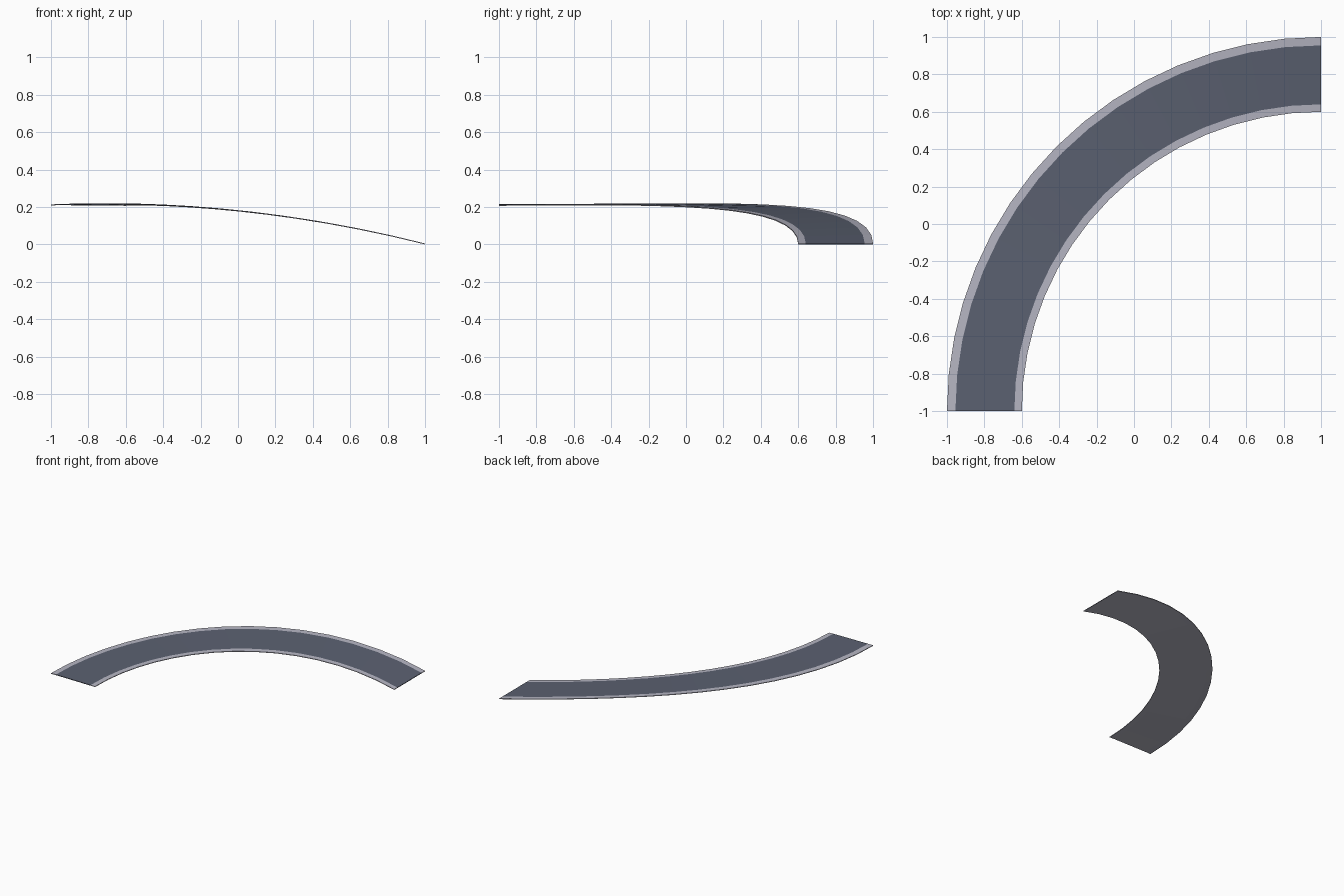
import bpy, bmesh, math

if "Cube" in bpy.data.objects:
    bpy.data.objects.remove(bpy.data.objects["Cube"])

SEG = 16          # straight pieces along the quarter turn
THICK = 0.005     # slab thickness


def material(name, rgb):
    m = bpy.data.materials.new(name)
    m.diffuse_color = (*rgb, 1)
    m.use_nodes = True
    m.node_tree.nodes["Principled BSDF"].inputs["Base Color"].default_value = m.diffuse_color
    return m


shoulder = material("light grey shoulder", (0.47, 0.47, 0.55))
asphalt = material("dark blue grey asphalt", (0.105, 0.12, 0.165))


def height(x, r, s):
    # falling, slightly domed ramp; inner side levels out at the high end
    inner = (2.0 - r) / 0.4
    return 0.178 - 0.1044 * x - 0.0736 * x * x - 0.008 * inner * s ** 4


# Road: cross-section of shoulder, asphalt, shoulder swept round a quarter turn
radii = [2.0, 1.955, 1.64, 1.6]
bm = bmesh.new()
rings = []
for i in range(SEG + 1):
    s = i / SEG
    t = s * math.pi / 2
    top, bottom = [], []
    for r in radii:
        x, y = 1 - r * math.sin(t), -1 + r * math.cos(t)
        z = max(0, height(x, r, s))
        top.append(bm.verts.new((x, y, z + THICK)))
        bottom.append(bm.verts.new((x, y, z)))
    rings.append(top + bottom[::-1])

n = len(rings[0])
for a, b in zip(rings, rings[1:]):
    for k in range(n):
        j = (k + 1) % n
        f = bm.faces.new((a[k], a[j], b[j], b[k]))
        f.material_index = 1 if k == 1 else 0   # middle of the top
for ring in (rings[0], rings[-1]):              # end caps
    for k in range(3):
        f = bm.faces.new((ring[k], ring[k + 1], ring[6 - k], ring[7 - k]))
        f.material_index = 1 if k == 1 else 0
bmesh.ops.recalc_face_normals(bm, faces=bm.faces)

mesh = bpy.data.meshes.new("curved_road_ramp")
bm.to_mesh(mesh)
bm.free()
mesh.materials.append(shoulder)
mesh.materials.append(asphalt)
road = bpy.data.objects.new("curved_road_ramp", mesh)
bpy.context.collection.objects.link(road)
